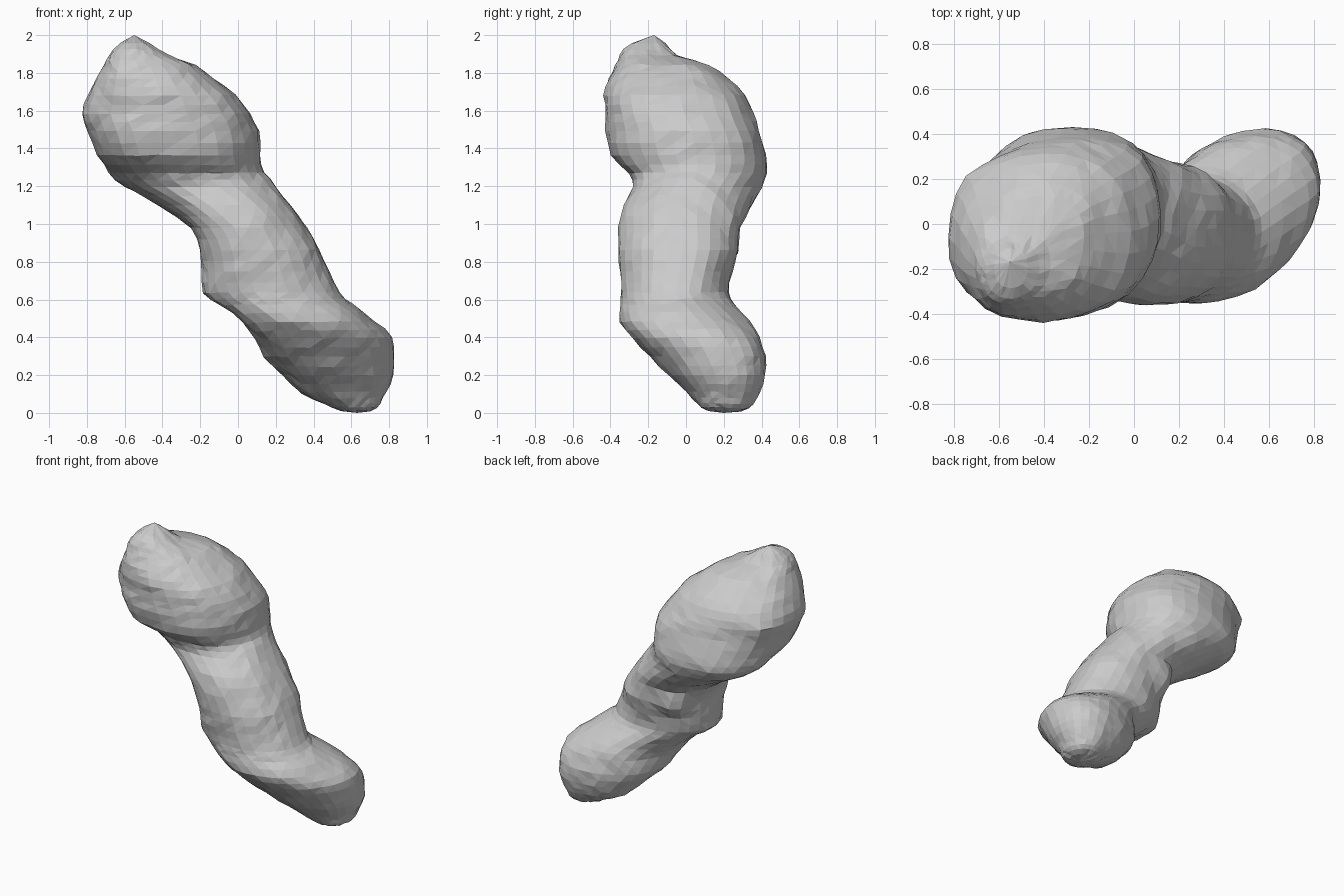
import bpy, bmesh, math, random
from mathutils import Vector, noise

if "Cube" in bpy.data.objects:
    bpy.data.objects.remove(bpy.data.objects["Cube"])

random.seed(3)
SIDES = 28

# Level sections of the lumpy body: z, x min, x max, y min, y max, skew angle
sections = [
    (0.012, 0.53, 0.72, 0.10, 0.31, 0.0),
    (0.05, 0.46, 0.75, 0.06, 0.355, 0.05),
    (0.11, 0.33, 0.78, 0.01, 0.39, 0.12),
    (0.20, 0.24, 0.825, -0.09, 0.425, 0.2),
    (0.30, 0.13, 0.83, -0.19, 0.42, 0.23),
    (0.40, 0.09, 0.825, -0.29, 0.385, 0.25),
    (0.48, 0.03, 0.73, -0.36, 0.34, 0.22),
    (0.58, -0.11, 0.60, -0.345, 0.25, 0.1),
    (0.63, -0.19, 0.545, -0.34, 0.22, 0.0),
    (0.75, -0.195, 0.475, -0.35, 0.24, 0.06),
    (0.86, -0.20, 0.435, -0.365, 0.28, 0.08),
    (0.98, -0.24, 0.37, -0.36, 0.28, 0.06),
    (1.10, -0.41, 0.28, -0.33, 0.35, -0.1),
    (1.20, -0.61, 0.20, -0.275, 0.40, -0.12),
    (1.27, -0.69, 0.14, -0.29, 0.44, -0.02),
    (1.36, -0.75, 0.12, -0.41, 0.43, 0.1),
    (1.50, -0.80, 0.125, -0.43, 0.38, 0.12),
    (1.58, -0.84, 0.07, -0.42, 0.36, 0.04),
    (1.68, -0.79, -0.01, -0.44, 0.32, 0.05),
    (1.77, -0.75, -0.13, -0.41, 0.22, 0.15),
    (1.84, -0.71, -0.21, -0.37, 0.14, 0.25),
    (1.89, -0.68, -0.38, -0.35, -0.06, 0.2),
    (1.95, -0.63, -0.46, -0.31, -0.10, 0.0),
]


def in_between(rows):
    """Add a halfway section between each pair."""
    out = []
    for a, b in zip(rows, rows[1:]):
        out += [a, tuple((p + q) / 2 for p, q in zip(a, b))]
    return out + [rows[-1]]


def ring(bm, row):
    z, x0, x1, y0, y1, skew = row
    power = 0.88 if z > 1.3 else 0.92   # squarer head
    verts = []
    for i in range(SIDES):
        t = 2 * math.pi * i / SIDES
        c, s = math.cos(t), math.sin(t + skew)
        px = math.copysign(abs(c) ** power, c)
        py = math.copysign(abs(s) ** power, s)
        p = Vector(((x0 + x1) / 2 + (x1 - x0) / 2 * px,
                    (y0 + y1) / 2 + (y1 - y0) / 2 * py, z))
        verts.append(bm.verts.new(p))
    return verts


# Body: loft the sections and close both ends at a point
bm = bmesh.new()
rings = [ring(bm, r) for r in in_between(sections)]
for a, b in zip(rings, rings[1:]):
    for i in range(SIDES):
        j = (i + 1) % SIDES
        bm.faces.new((a[i], a[j], b[j], b[i]))
bottom = bm.verts.new((0.63, 0.2, 0.0))
top = bm.verts.new((-0.55, -0.17, 2.0))
for i in range(SIDES):
    j = (i + 1) % SIDES
    bm.faces.new((rings[0][j], rings[0][i], bottom))
    bm.faces.new((rings[-1][i], rings[-1][j], top))

# Soften the section creases, then add bumps and facet roughness
ends = (bottom, top)
skin = [v for v in bm.verts if v not in ends]
for _ in range(2):
    bmesh.ops.smooth_vert(bm, verts=skin, factor=0.5,
                          use_axis_x=True, use_axis_y=True, use_axis_z=True)
bmesh.ops.recalc_face_normals(bm, faces=bm.faces[:])
bm.normal_update()
knob = Vector((-0.08, 0.25, 0.86))      # small bump at the back of the waist
for v in skin:
    push = 0.004 + 0.012 * noise.noise(v.co * 6) + random.uniform(-0.004, 0.004)
    push += 0.07 * max(0, 1 - (v.co - knob).length / 0.14)
    v.co += v.normal * push
    v.co.z = min(max(v.co.z, 0.005), 1.99)
bmesh.ops.triangulate(bm, faces=bm.faces[:])

mesh = bpy.data.meshes.new("lumpy_rock_body")
bm.to_mesh(mesh)
bm.free()
body = bpy.data.objects.new("lumpy_rock_body", mesh)
bpy.context.collection.objects.link(body)
